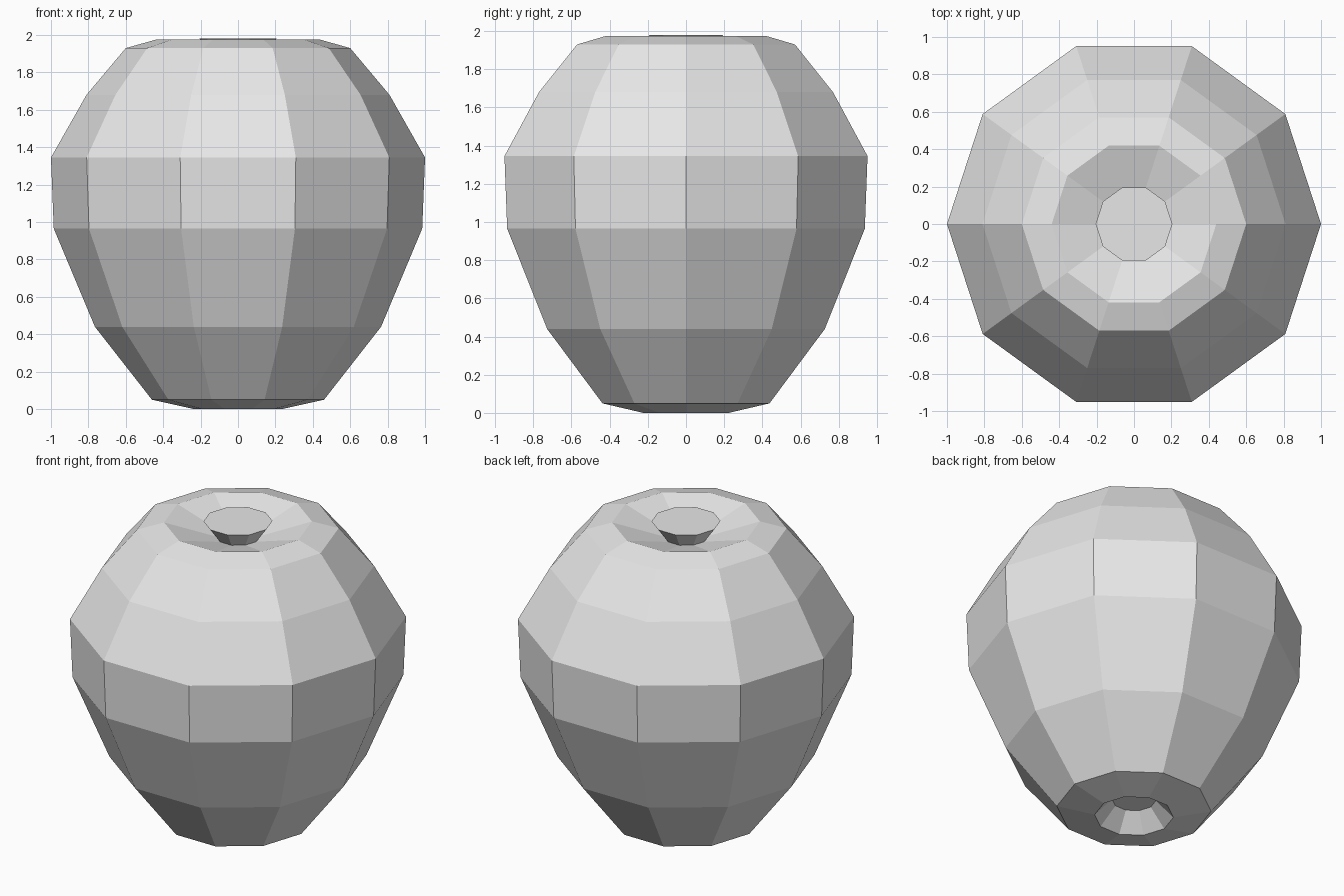
import bpy, bmesh
from math import cos, sin, tau

SIDES = 10

cube = bpy.data.objects.get("Cube")
if cube:
    bpy.data.objects.remove(cube, do_unlink=True)

grey = bpy.data.materials.new("light_grey")
grey.use_nodes = True
grey.diffuse_color = (0.8, 0.8, 0.8, 1)
grey.node_tree.nodes["Principled BSDF"].inputs["Base Color"].default_value = (0.8, 0.8, 0.8, 1)


def lathe(name, profile):
    """Flat-shaded solid of revolution from (radius, height) points, capped at both ends."""
    bm = bmesh.new()
    rings = [[bm.verts.new((r * cos(tau * i / SIDES), r * sin(tau * i / SIDES), z))
              for i in range(SIDES)] for r, z in profile]
    for low, high in zip(rings, rings[1:]):
        for i in range(SIDES):
            j = (i + 1) % SIDES
            bm.faces.new((low[i], low[j], high[j], high[i]))
    bm.faces.new(reversed(rings[0]))
    bm.faces.new(rings[-1])
    bmesh.ops.recalc_face_normals(bm, faces=bm.faces)
    mesh = bpy.data.meshes.new(name)
    bm.to_mesh(mesh)
    bm.free()
    mesh.materials.append(grey)
    obj = bpy.data.objects.new(name, mesh)
    bpy.context.collection.objects.link(obj)
    return obj


# Round fruit body, from the bottom dimple around the outside to the top dimple
lathe("fruit_body", [
    (0.13, 0.11), (0.235, 0.0), (0.46, 0.05), (0.765, 0.44), (0.985, 0.965),
    (1.0, 1.345), (0.81, 1.68), (0.6, 1.93), (0.44, 1.975), (0.13, 1.88),
])

# Short flared stem standing in the top dimple
lathe("stem", [(0.125, 1.87), (0.205, 1.98)])
